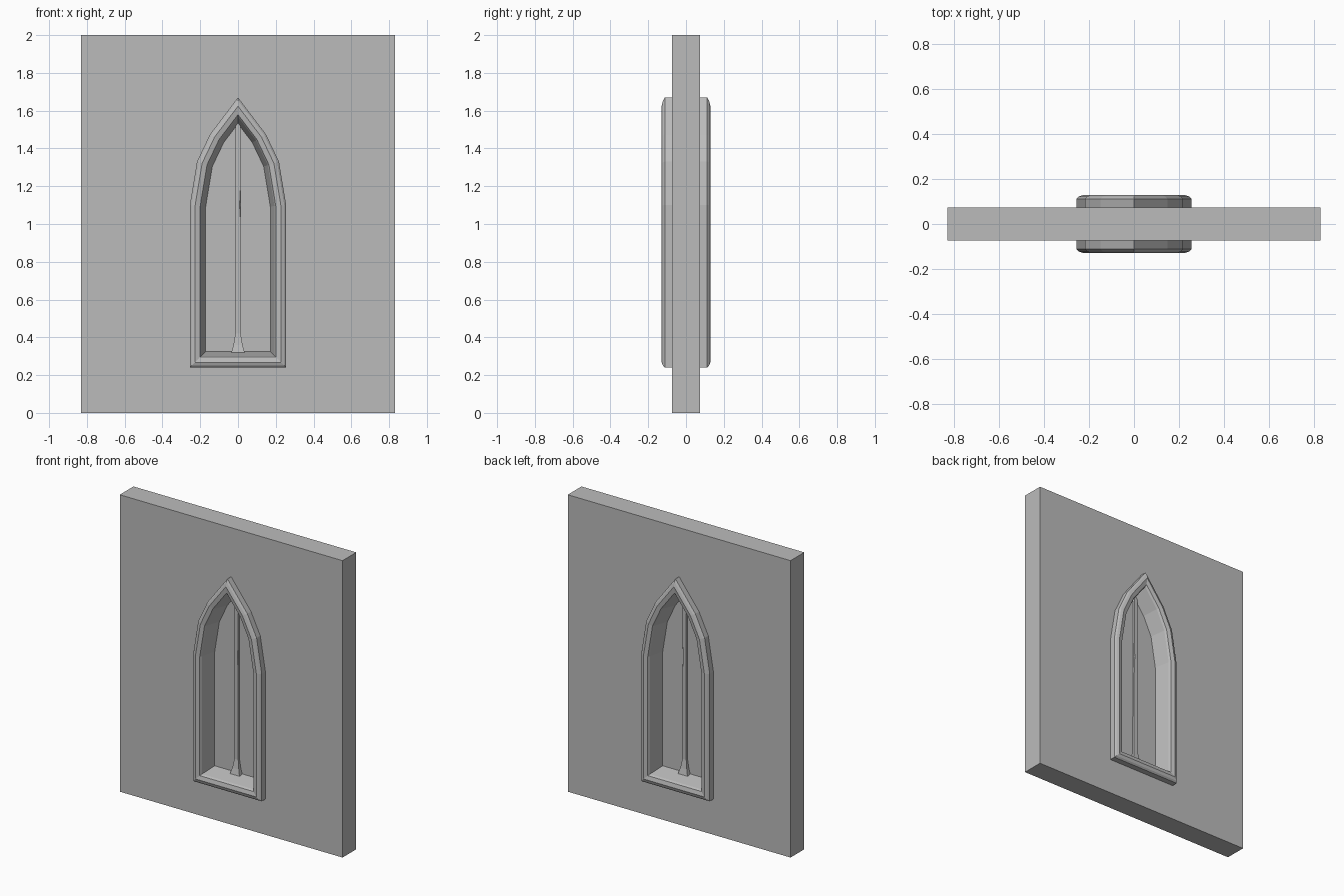
import bpy, bmesh
from mathutils import Vector

if "Cube" in bpy.data.objects:
    bpy.data.objects.remove(bpy.data.objects["Cube"])

stone = bpy.data.materials.new("grey_stone")
stone.use_nodes = True
GREY = (0.5, 0.5, 0.5, 1)
stone.diffuse_color = GREY
stone.node_tree.nodes["Principled BSDF"].inputs["Base Color"].default_value = GREY


def finish(name, bm):
    bmesh.ops.recalc_face_normals(bm, faces=bm.faces)
    mesh = bpy.data.meshes.new(name)
    bm.to_mesh(mesh)
    bm.free()
    mesh.materials.append(stone)
    obj = bpy.data.objects.new(name, mesh)
    bpy.context.collection.objects.link(obj)
    return obj


# Pointed arch outline, counter-clockwise in (x, z)
right_half = [(0.255, 0.24), (0.255, 1.10), (0.217, 1.33), (0.148, 1.475)]
outline = [Vector(p) for p in right_half] + [Vector((0, 1.67))]
outline += [Vector((-x, z)) for x, z in reversed(right_half)]


def inset(points, d):
    """Mitred inward offset of a closed outline."""
    result = []
    for i, p in enumerate(points):
        a = (p - points[i - 1]).normalized()
        b = (points[(i + 1) % len(points)] - p).normalized()
        na, nb = Vector((-a.y, a.x)), Vector((-b.y, b.x))
        result.append(p + (na + nb) * d / (1 + na.dot(nb)))
    return result


def ring(bm, points, y):
    return [bm.verts.new((p.x, y, p.y)) for p in points]


def bridge(bm, a, b):
    for i in range(len(a)):
        j = (i + 1) % len(a)
        bm.faces.new((a[i], a[j], b[j], b[i]))


# Wall slab with an arched opening
bm = bmesh.new()
slab = [Vector(p) for p in ((-0.83, 0), (0.83, 0), (0.83, 2), (-0.83, 2))]
for loop in (slab, inset(outline, 0.04)):
    verts = ring(bm, loop, 0)
    for i, v in enumerate(verts):
        bm.edges.new((verts[i - 1], v))
bmesh.ops.triangle_fill(bm, edges=bm.edges[:], use_beauty=True)
wall = finish("wall", bm)
thick = wall.modifiers.new("thickness", 'SOLIDIFY')
thick.thickness = 0.146
thick.offset = 0

# Moulded frame: (inset, depth) profile swept round the arch, both sides
side = [(0, 0.112), (0.01, 0.122), (0.028, 0.129), (0.055, 0.122), (0.062, 0.108)]
profile = [(d, -y) for d, y in side] + [(0.085, 0)]
profile += [(d, y) for d, y in reversed(side)]
bm = bmesh.new()
rings = [ring(bm, inset(outline, d), y) for d, y in profile]
for i, r in enumerate(rings):
    bridge(bm, rings[i - 1], r)
finish("window_frame", bm)

# Pane closing the opening
bm = bmesh.new()
front, back = (ring(bm, inset(outline, 0.082), y) for y in (-0.004, 0.004))
bridge(bm, front, back)
bm.faces.new(front)
bm.faces.new(back)
finish("window_pane", bm)

# Central bar with a flared foot and a worn nick: (height, half width, half depth, nick)
rows = [(0.32, 0.035, 0.035, 0), (0.36, 0.024, 0.026, 0), (0.42, 0.014, 0.018, 0),
        (1.02, 0.013, 0.018, 0), (1.10, 0.013, 0.018, 0.005),
        (1.20, 0.013, 0.018, 0), (1.55, 0.012, 0.018, 0)]
bm = bmesh.new()
levels = []
for z, w, d, nick in rows:
    corners = [(-w, -d), (w - nick, -d), (w, nick - d), (w, d - nick), (w - nick, d), (-w, d)]
    levels.append([bm.verts.new((x, y, z)) for x, y in corners])
for low, high in zip(levels, levels[1:]):
    bridge(bm, low, high)
bm.faces.new(levels[0])
bm.faces.new(levels[-1])
bmesh.ops.remove_doubles(bm, verts=bm.verts, dist=0.0001)
finish("centre_bar", bm)
